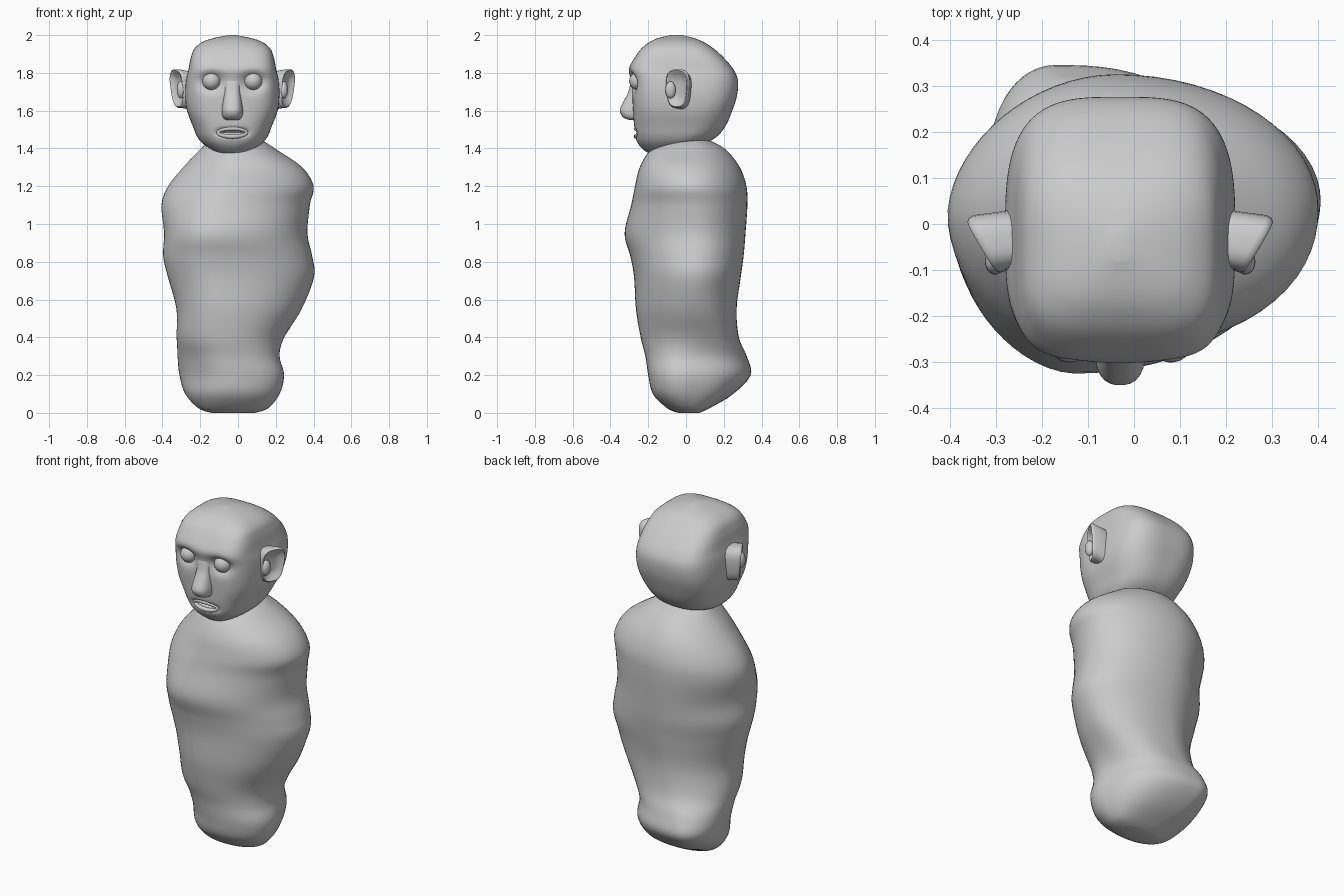
import bpy, math
from math import cos, sin, pi, exp

if "Cube" in bpy.data.objects:
    bpy.data.objects.remove(bpy.data.objects["Cube"])

HX = -0.03  # head centre line


def finish(ob, angle=60):
    bpy.ops.object.select_all(action='DESELECT')
    ob.select_set(True)
    bpy.context.view_layer.objects.active = ob
    bpy.ops.object.mode_set(mode='EDIT')
    bpy.ops.mesh.select_all(action='SELECT')
    bpy.ops.mesh.normals_make_consistent(inside=False)
    bpy.ops.object.mode_set(mode='OBJECT')
    bpy.ops.object.shade_smooth_by_angle(angle=math.radians(angle))


def make(name, rings):
    """Skin a list of equal-length vertex rings and cap both ends."""
    n = len(rings[0])
    verts = [v for r in rings for v in r]
    faces = [(i * n + j, i * n + (j + 1) % n, (i + 1) * n + (j + 1) % n, (i + 1) * n + j)
             for i in range(len(rings) - 1) for j in range(n)]
    faces += [tuple(range(n))[::-1], tuple(range(len(verts) - n, len(verts)))]
    me = bpy.data.meshes.new(name)
    me.from_pydata(verts, [], faces)
    ob = bpy.data.objects.new(name, me)
    bpy.context.collection.objects.link(ob)
    finish(ob)


def spline(rows, steps):
    """Catmull-Rom through the profile rows."""
    out = []
    for i in range(len(rows) - 1):
        a, b, c, d = rows[max(i - 1, 0)], rows[i], rows[i + 1], rows[min(i + 2, len(rows) - 1)]
        for k in range(steps):
            t = k / steps
            out.append([q + .5 * t * (r - p + t * (2 * p - 5 * q + 4 * r - s + t * (3 * (q - r) + s - p)))
                        for p, q, r, s in zip(a, b, c, d)])
    return out + [list(rows[-1])]


def section(row, n, powers):
    """Rounded section from left x, right x, side y, front y, front x, back y, back x.
    powers: squareness of the back right, back left, front left, front right corners."""
    z, lx, rx, sy, fy, fx, by, bx = row
    cx = (fx + bx) / 2
    pts = []
    for k in range(n):
        c, s = cos(2 * pi * k / n), sin(2 * pi * k / n)
        p = powers[k * 4 // n]
        r = (abs(c) ** p + abs(s) ** p) ** (-1 / p)
        ex, ey = (bx, by) if s > 0 else (fx, fy)
        u, v = r * abs(c), r * abs(s)
        pts.append((cx + u * ((rx if c > 0 else lx) - cx) + v * (ex - cx), sy + v * (ey - sy), z))
    return pts


# Lumpy body
body = [
    (0.0, -.14, .09, .02, -.04, -.03, .07, -.03),
    (.025, -.21, .16, .02, -.10, -.03, .125, -.05),
    (.10, -.275, .215, .03, -.175, -.03, .25, -.12),
    (.20, -.30, .235, .05, -.20, -.03, .342, -.17),
    (.30, -.315, .215, .05, -.215, -.05, .322, -.15),
    (.40, -.325, .245, .04, -.24, -.07, .28, -.07),
    (.55, -.325, .335, .02, -.265, -.09, .268, -.03),
    (.72, -.37, .40, .02, -.275, -.11, .29, -.01),
    (.83, -.395, .39, .02, -.295, -.12, .305, -.02),
    (.95, -.39, .365, .02, -.325, -.13, .315, -.03),
    (1.10, -.405, .38, .03, -.29, -.09, .325, -.04),
    (1.20, -.37, .40, .03, -.27, -.04, .32, -.04),
    (1.30, -.29, .34, .03, -.245, -.02, .285, -.04),
    (1.39, -.205, .21, .03, -.19, -.02, .215, -.02),
    (1.44, -.15, .13, .03, -.11, -.02, .13, -.02),
    (1.455, -.08, .06, .03, -.04, -.02, .07, -.02),
]
rings = []
for r in spline(body, 5):
    t = min(max((r[0] - .35) / .3, 0), 1)
    rings.append(section(r, 64, (2.7 - .7 * t, 1.9, 2.1 - .4 * t, 2.15)))
make("body", rings)

# Head: z, half width, side y, front y, back y, squareness
head = [
    (1.37, .04, -.15, -.185, -.11, 2.1),
    (1.385, .09, -.13, -.215, -.05, 2.2),
    (1.42, .15, -.06, -.25, .08, 2.5),
    (1.46, .185, -.03, -.268, .16, 2.7),
    (1.52, .21, -.02, -.275, .21, 3.0),
    (1.60, .24, -.02, -.28, .245, 3.3),
    (1.68, .25, -.02, -.285, .27, 3.5),
    (1.76, .245, -.03, -.292, .275, 3.7),
    (1.82, .232, -.04, -.302, .25, 3.9),
    (1.88, .22, -.05, -.272, .20, 3.9),
    (1.93, .20, -.06, -.235, .145, 3.6),
    (1.965, .155, -.06, -.19, .09, 3.2),
    (1.985, .095, -.06, -.145, .04, 2.8),
    (2.0, .02, -.06, -.08, -.02, 2.4),
]


def sculpt(p):
    """Press eye sockets and the mouth into the face."""
    x, y, z = p
    if y < -.05:
        dx = x - HX
        y += .045 * exp(-((abs(dx) - .11) / .055) ** 2 - ((z - 1.752) / .045) ** 2)
        y += .04 * exp(-(dx / .075) ** 4 - ((z - 1.485) / .017) ** 2)
    return x, y, z


make("head", [[sculpt(v) for v in section((z, HX - w, HX + w, sy, f, HX, b, HX), 128, (p - .3, p - .3, p, p))]
              for z, w, sy, f, b, p in spline(head, 7)])

# Nose: z, half width, front y
nose = [(1.55, .028, -.29), (1.557, .044, -.32), (1.575, .054, -.341), (1.605, .056, -.35),
        (1.65, .05, -.33), (1.70, .043, -.305), (1.76, .042, -.29), (1.80, .04, -.275)]
make("nose", [section((z, HX - w, HX + w, -.26, f, HX, -.22, HX), 32, (2.6,) * 4)
              for z, w, f in spline(nose, 4)])

# Lips around the open mouth
bpy.ops.mesh.primitive_torus_add(major_radius=1, minor_radius=.2, major_segments=48, minor_segments=12)
lips = bpy.context.object
lips.name = "lips"
for v in lips.data.vertices:
    x, y, z = v.co
    r = math.hypot(x, y)
    cx, cy = x / r, y / r
    d = (r - 1) * .06
    px = cx * (.076 + d)
    v.co = (HX + px, -.264 + z * .065 + 2.5 * px * px, 1.484 + cy * (.021 + d))
finish(lips)

for side, label in ((1, "right"), (-1, "left")):
    # Eyeballs
    bpy.ops.mesh.primitive_uv_sphere_add(segments=32, ring_count=16, radius=.048,
                                         location=(HX + side * .11, -.253, 1.757))
    bpy.context.object.name = label + "_eye"
    bpy.ops.object.shade_smooth()

    # Cupped ears: ring size, offset along outward normal, inward shift, drop
    rings = []
    for size, off, shift, drop in ((1.1, -.03, -.09, .03), (1, -.03, -.05, .012), (1, -.012, 0, 0),
                                   (1, 0, 0, 0), (.93, .006, 0, 0), (.8, 0, 0, 0),
                                   (.68, -.012, 0, 0), (.35, -.016, 0, 0)):
        ring = []
        for k in range(32):
            c, s = cos(2 * pi * k / 32), sin(2 * pi * k / 32)
            r = size * (abs(c) ** 3 + abs(s) ** 3) ** (-1 / 3)
            u, v = r * c * (1 + .12 * s), r * s
            ring.append((HX + side * (.290 + .034 * u + .87 * off + shift + .010 * v),
                         -.046 + .058 * u - .49 * off, 1.717 + .102 * v - drop))
        rings.append(ring)
    make(label + "_ear", rings)

    # Small lobe at the front of each ear
    bpy.ops.mesh.primitive_uv_sphere_add(segments=20, ring_count=12, radius=1,
                                         location=(HX + side * .272, -.082, 1.71))
    lobe = bpy.context.object
    lobe.name = label + "_ear_lobe"
    lobe.scale = (.022, .028, .045)
    bpy.ops.object.shade_smooth()
